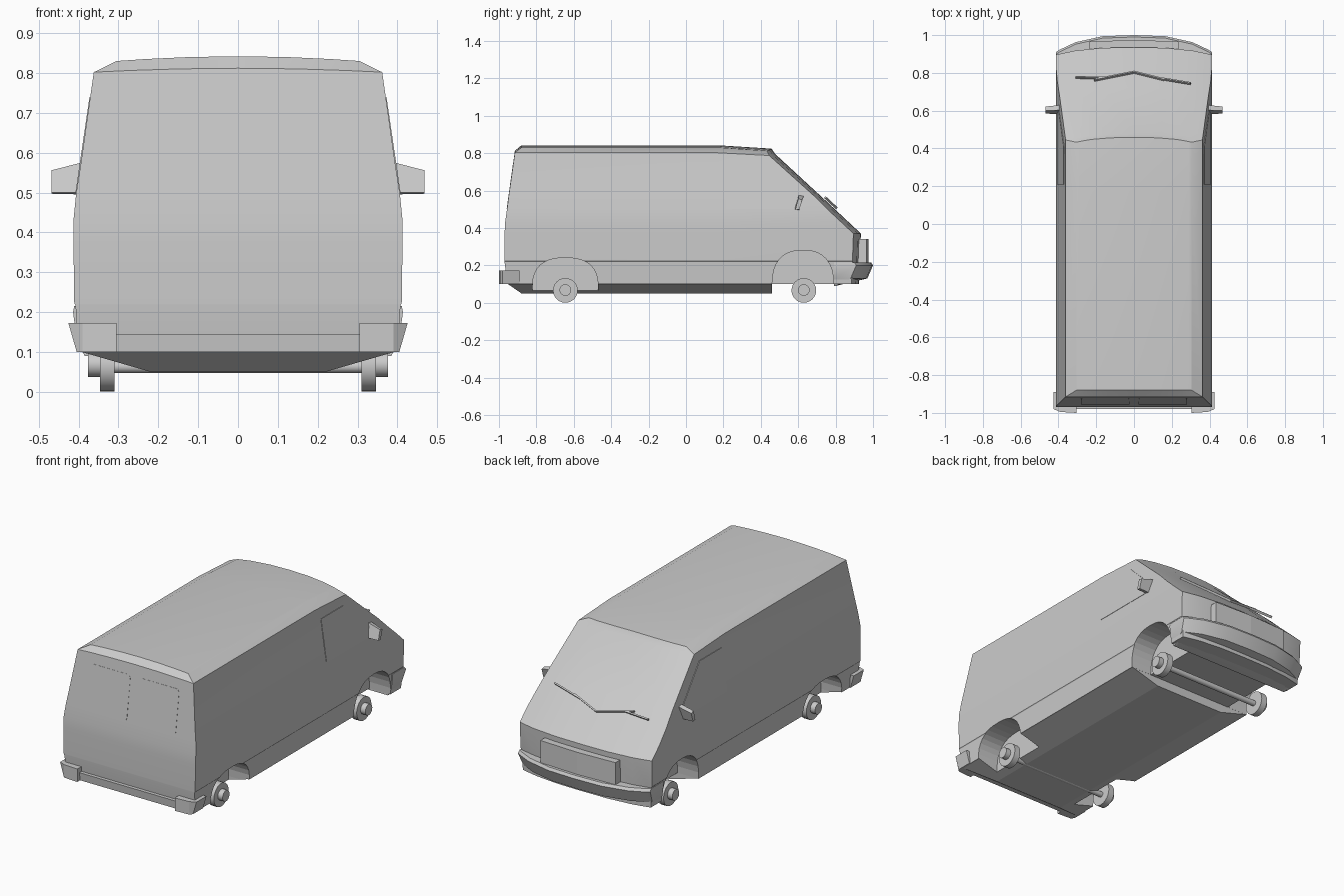
import bpy, bmesh, math
from mathutils import Vector

if "Cube" in bpy.data.objects:
    bpy.data.objects.remove(bpy.data.objects["Cube"])

paint = bpy.data.materials.new("van grey")
paint.diffuse_color = (0.6, 0.6, 0.6, 1)
paint.use_nodes = True
paint.node_tree.nodes["Principled BSDF"].inputs["Base Color"].default_value = paint.diffuse_color
FRACS = [-1, -.95, -.75, -.4, 0, .4, .75, .95, 1]
N = len(FRACS)


def make(name, verts, faces, angle=20):
    me = bpy.data.meshes.new(name)
    me.from_pydata([tuple(v) for v in verts], [], faces)
    bm = bmesh.new()
    bm.from_mesh(me)
    bmesh.ops.remove_doubles(bm, verts=bm.verts, dist=1e-5)
    bmesh.ops.recalc_face_normals(bm, faces=bm.faces)
    bm.to_mesh(me)
    bm.free()
    me.materials.append(paint)
    ob = bpy.data.objects.new(name, me)
    bpy.context.collection.objects.link(ob)
    bpy.ops.object.select_all(action='DESELECT')
    ob.select_set(True)
    bpy.context.view_layer.objects.active = ob
    if angle:
        bpy.ops.object.shade_smooth_by_angle(angle=math.radians(angle))
    return ob


def prism(name, bottom, top, angle=0):
    """Join two matching outlines into a closed solid."""
    n = len(bottom)
    faces = [list(range(n)), list(range(n, 2 * n))]
    faces += [[i, (i + 1) % n, n + (i + 1) % n, n + i] for i in range(n)]
    return make(name, list(bottom) + list(top), faces, angle)


def loft(name, levels, mid):
    """Stack plan outlines: z, half width, rear y, front y, front curve, crown, front drop."""
    verts, faces = [], []
    for z, w, rear, front, curve, crown, drop in levels:
        for row in range(3):
            for f in FRACS:
                y = (rear, mid, front - curve * abs(f) ** 3)[row]
                verts.append((w * f, y, z + crown * (1 - f * f) - (drop if row == 2 else 0)))
    idx = lambda k, row, i: (k * 3 + row) * N + i
    last = len(levels) - 1
    for k in range(last):
        for row in (0, 2):
            for i in range(N - 1):
                faces.append([idx(k, row, i), idx(k, row, i + 1), idx(k + 1, row, i + 1), idx(k + 1, row, i)])
        for row in (0, 1):
            for i in (0, N - 1):
                faces.append([idx(k, row, i), idx(k, row + 1, i), idx(k + 1, row + 1, i), idx(k + 1, row, i)])
    for k in (0, last):
        for row in (0, 1):
            for i in range(N - 1):
                faces.append([idx(k, row, i), idx(k, row, i + 1), idx(k, row + 1, i + 1), idx(k, row + 1, i)])
    return make(name, verts, faces)


def cylinder(name, x0, x1, y, z, r, n=24):
    ring = [(y + r * math.cos(2 * math.pi * i / n), z + r * math.sin(2 * math.pi * i / n)) for i in range(n)]
    return prism(name, [(x0, a, b) for a, b in ring], [(x1, a, b) for a, b in ring], 40)


def shield(z):
    return .475 + (.8 - z) * 1.07


# Body shell with sloping windscreen and crowned roof
body = loft("body", [
    (.10, .400, -.955, .925, .04, 0, 0),
    (.218, .408, -.97, .93, .04, 0, 0),
    (.222, .411, -.97, .93, .04, 0, 0),
    (.37, .413, -.97, .935, .04, 0, 0),
    (.43, .413, -.967, shield(.43), .04, 0, 0),
    (.50, .406, -.957, shield(.50), .04, 0, 0),
    (.57, .395, -.948, shield(.57), .035, 0, 0),
    (.802, .362, -.915, .475, .03, .01, .015),
    (.83, .305, -.88, .458, .025, .012, .018)], .17)

# Floor pan below the body
floor = prism("floor_pan",
              [(-.22, -.88, .05), (.22, -.88, .05), (.22, .46, .05), (-.22, .46, .05)],
              [(-.40, -.955, .102), (.40, -.955, .102), (.40, .46, .102), (-.40, .46, .102)])

# Wheel arch pockets
for label, cy, half, top in (("rear", -.645, .175, .24), ("front", .625, .165, .28)):
    for side in (-1, 1):
        pts = []
        for i in range(17):
            a = math.pi * i / 16
            c, s = math.cos(a), math.sin(a)
            pts.append((cy + half * math.copysign(abs(c) ** .8, c), .085 + (top - .085) * s ** .8))
        pts = [(cy + half, .0)] + pts + [(cy - half, .0)]
        cut = prism(label + "_arch_cutter", [(side * .27, y, z) for y, z in pts],
                    [(side * .6, y, z) for y, z in pts])
        cut.hide_render = True
        for ob in (body, floor):
            bpy.context.view_layer.objects.active = ob
            m = ob.modifiers.new("arch", 'BOOLEAN')
            m.operation, m.solver, m.object = 'DIFFERENCE', 'EXACT', cut
            # keep the arch cut ahead of the smoothing step
            ob.modifiers.move(len(ob.modifiers) - 1, 0)
            bpy.ops.object.modifier_apply(modifier=m.name)
        bpy.data.objects.remove(cut)

# Front bumper and grille
loft("front_bumper", [
    (.09, .385, .79, .80, 0, 0, 0),
    (.13, .405, .79, .97, .09, 0, 0),
    (.20, .414, .79, 1.0, .09, 0, 0),
    (.215, .411, .79, .99, .09, 0, 0)], .795)
prism("grille", [(-.235, .90, .215), (.235, .90, .215), (.235, .965, .215), (0, .975, .215), (-.235, .965, .215)],
      [(-.235, .90, .34), (.235, .90, .34), (.235, .965, .34), (0, .975, .34), (-.235, .965, .34)])

# Rear bumper: centre bar and corner pieces
prism("rear_bumper_bar", [(-.31, -.975, .10), (.31, -.975, .10), (.31, -.93, .10), (-.31, -.93, .10)],
      [(-.31, -.98, .145), (.31, -.98, .145), (.31, -.93, .145), (-.31, -.93, .145)])
for s in (-1, 1):
    plan = [(.305, -.94), (.305, -1.0), (.39, -.995), (1, -.98), (1, -.89), (.39, -.89)]
    prism("rear_bumper_corner", [(s * min(x, .405), y, .10) for x, y in plan],
          [(s * min(x, .426), y, .173) for x, y in plan])

    # Rear window plates on the sloping back
    rect = []
    for cx, cz, a0 in ((.26, .73, 0), (.045, .73, 90), (.045, .52, 180), (.26, .52, 270)):
        for k in range(5):
            a = math.radians(a0 + k * 22.5)
            rect.append((cx + .02 * math.cos(a), cz + .02 * math.sin(a)))
    rear_y = lambda z: -.957 + (z - .5) * .1391
    prism("rear_window", [(s * x, rear_y(z) + .01, z) for x, z in rect],
          [(s * x, rear_y(z) - .002, z) for x, z in rect])

    # Door window plates
    pane = [(.21, .50), (.21, .74), (.41, .74), (.60, .56), (.60, .50)]
    wx = lambda z: .406 - (z - .5) * .147
    prism("door_window", [(s * (wx(z) - .01), y, z) for y, z in pane],
          [(s * (wx(z) + .002), y, z) for y, z in pane])

    # Door mirrors
    prism("door_mirror",
          [(s * .385, .58, .50), (s * .385, .605, .495), (s * .385, .63, .572), (s * .385, .603, .577)],
          [(s * .468, .585, .50), (s * .468, .605, .497), (s * .468, .622, .55), (s * .468, .600, .556)])

    # Wheels, hubs
    for y in (-.645, .63):
        cylinder("wheel", s * .31, s * .347, y, .066, .066)
        cylinder("wheel_hub", s * .34, s * .377, y, .068, .031)

for y in (-.645, .63):
    cylinder("axle", -.32, .32, y, .063, .016, 16)

# Windscreen wipers: blade and arm each
normal = Vector((0, .683, .730))
for a, b in (((-.31, .77), (-.16, .765)), ((-.21, .755), (0, .797)),
             ((0, .797), (.16, .757)), ((.13, .765), (.30, .737))):
    p, q = [Vector((x, y, .8 - (y - .475) / 1.07)) + normal * .012 for x, y in (a, b)]
    across = (q - p).cross(normal).normalized() * .004
    base = [p - across, q - across, q + across, p + across]
    prism("wiper", [v - normal * .008 for v in base], [v + normal * .005 for v in base])
